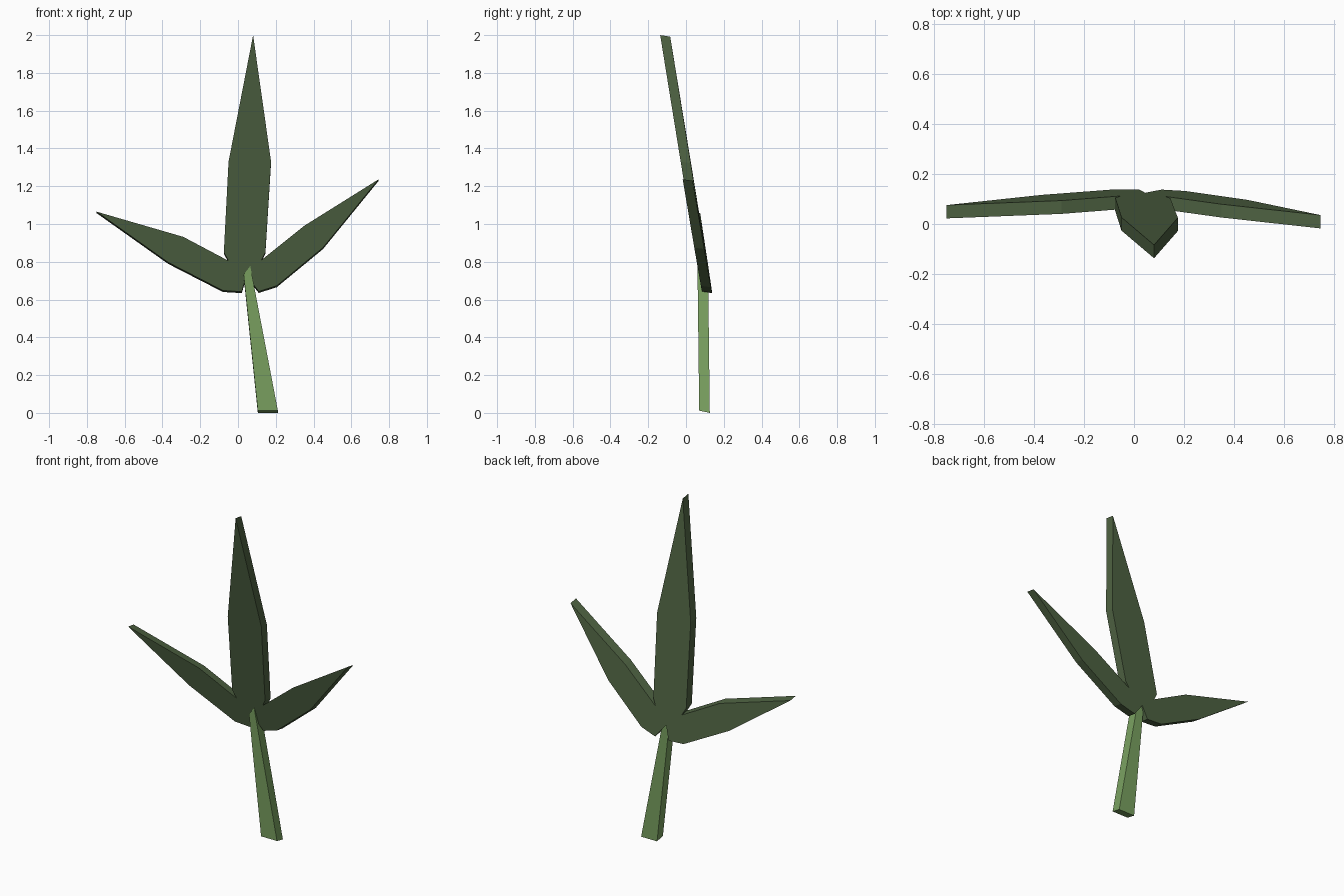
import bpy, bmesh
from mathutils import Vector

if "Cube" in bpy.data.objects:
    bpy.data.objects.remove(bpy.data.objects["Cube"])


def material(name, color):
    m = bpy.data.materials.new(name)
    m.diffuse_color = (*color, 1)
    m.use_nodes = True
    m.node_tree.nodes["Principled BSDF"].inputs["Base Color"].default_value = m.diffuse_color
    return m


def slab(name, outline, depth_at, offset, mat):
    """Flat front outline (x, z) laid on a sloped plane, thickened to the back."""
    bm = bmesh.new()
    face = bm.faces.new([bm.verts.new((x, depth_at(x, z), z)) for x, z in outline])
    back = bmesh.ops.extrude_face_region(bm, geom=[face], use_keep_orig=True)
    moved = [v for v in back["geom"] if isinstance(v, bmesh.types.BMVert)]
    bmesh.ops.translate(bm, verts=moved, vec=Vector(offset))
    bmesh.ops.recalc_face_normals(bm, faces=bm.faces)
    mesh = bpy.data.meshes.new(name)
    bm.to_mesh(mesh)
    bm.free()
    mesh.materials.append(mat)
    obj = bpy.data.objects.new(name, mesh)
    bpy.context.collection.objects.link(obj)
    return obj


# Three-lobed leaf, leaning forward toward its tip
lobes = [
    (0.08, 2.0), (0.175, 1.33), (0.145, 0.85), (0.125, 0.81),      # centre lobe, right edge
    (0.35, 0.99), (0.745, 1.237), (0.45, 0.875), (0.205, 0.673), (0.11, 0.643),  # right lobe
    (0.045, 0.725),                                                # notch at the stem
    (0.02, 0.642), (-0.08, 0.648), (-0.37, 0.797), (-0.748, 1.065), (-0.29, 0.932),  # left lobe
    (-0.05, 0.805), (-0.075, 0.85), (-0.05, 1.33),                 # centre lobe, left edge
]
slab("leaf", lobes, lambda x, z: 0.19 - 0.163 * z - 0.008 * x,
     (0, 0.053, -0.008), material("leaf_green", (0.075, 0.12, 0.053)))

# Tapered stem, wider at the foot
stalk = [(0.105, 0.012), (0.211, 0.012), (0.065, 0.778), (0.03, 0.732)]
slab("stem", stalk, lambda x, z: 0.07 - 0.012 * z,
     (0, 0.056, -0.012), material("stem_green", (0.19, 0.35, 0.115)))
